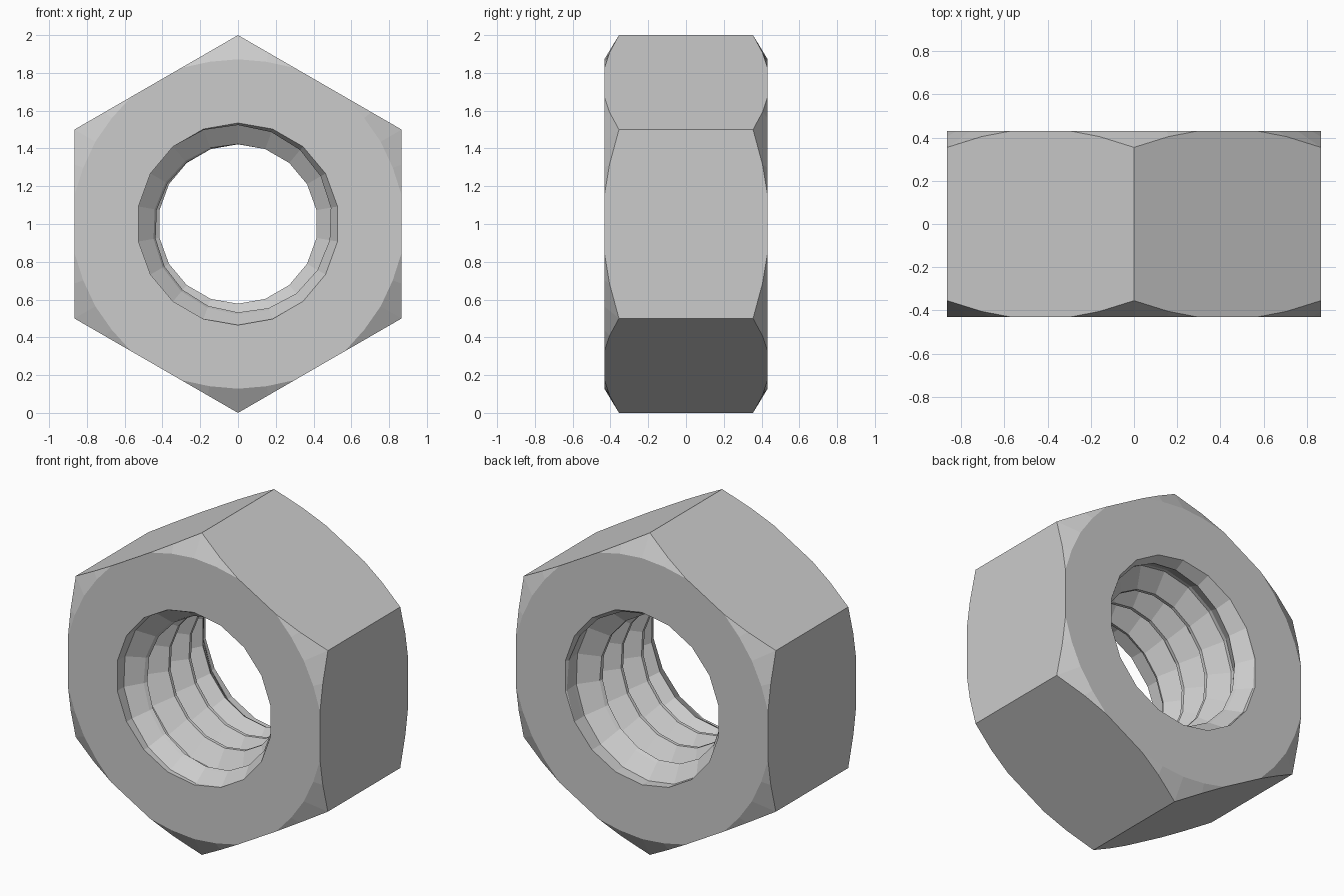
import bpy, bmesh, math

if "Cube" in bpy.data.objects:
    bpy.data.objects.remove(bpy.data.objects["Cube"])

HALF = 0.432             # half thickness
MINOR, MAJOR = 0.422, 0.535
PITCH = 0.2
SEG = 18                 # facets around the threaded hole
FLAT = math.sqrt(3) / 2  # centre to hexagon flat

bm = bmesh.new()
cache = {}


def vert(step, r, y):
    """Shared vertex at angle step (36 per turn from straight up), radius, depth."""
    step %= 2 * SEG
    key = (step, round(r, 4), round(y, 4))
    if key not in cache:
        a = math.pi * step / SEG
        cache[key] = bm.verts.new((r * math.sin(a), y, 1 + r * math.cos(a)))
    return cache[key]


def face(*verts):
    unique = list(dict.fromkeys(verts))
    if len(unique) > 2 and not bm.faces.get(unique):
        bm.faces.new(unique)


def hex_side(step):
    """Radius of the hexagon and half thickness left by the corner chamfer."""
    off = abs((step + 3) % 6 - 3)            # steps from nearest corner
    r = FLAT / math.cos(math.radians(30 - 10 * off))
    return r, (0.355, 0.405, HALF, HALF)[off]


def rim(step, s):
    """Edge of the flat bearing face."""
    r, y = hex_side(step)
    return vert(step, r if y == HALF else 0.872, s * HALF)


def side(step, s):
    r, y = hex_side(step)
    return vert(step, r, s * y)


# Hexagon sides: one flat face each
for k in range(6):
    c = k * 6
    face(*[side(c + i, -1) for i in range(7)],
         *[side(c + i, 1) for i in range(6, -1, -1)])

# Chamfered corners and bearing faces, front and back
for s in (-1, 1):
    for i in range(2 * SEG):
        face(side(i, s), side(i + 1, s), rim(i + 1, s), rim(i, s))
    for i in range(0, 2 * SEG, 2):
        face(vert(i, MAJOR, s * HALF), vert(i + 2, MAJOR, s * HALF),
             rim(i + 2, s), rim(i + 1, s), rim(i, s))

# Internal right-hand thread, trimmed and countersunk at both ends
profile = [(0, MINOR), (0.1, MINOR), (0.5, MAJOR), (0.6, MAJOR), (1, MINOR)]


def thread(i, j):
    t, r = profile[j]
    y = -HALF - 2 * PITCH + PITCH * (i / SEG + t)
    y = max(-HALF, min(HALF, y))
    r = max(r, MAJOR - 0.56 * (HALF - abs(y)))
    return vert(2 * i, r, y)


for i in range(SEG * 8):
    for j in range(4):
        face(thread(i, j), thread(i, j + 1), thread(i + 1, j + 1), thread(i + 1, j))

bmesh.ops.recalc_face_normals(bm, faces=bm.faces)
mesh = bpy.data.meshes.new("hex_nut")
bm.to_mesh(mesh)
bm.free()
nut = bpy.data.objects.new("hex_nut", mesh)
bpy.context.collection.objects.link(nut)

steel = bpy.data.materials.new("grey steel")
steel.diffuse_color = (0.6, 0.6, 0.6, 1)
steel.use_nodes = True
steel.node_tree.nodes["Principled BSDF"].inputs["Base Color"].default_value = steel.diffuse_color
mesh.materials.append(steel)
